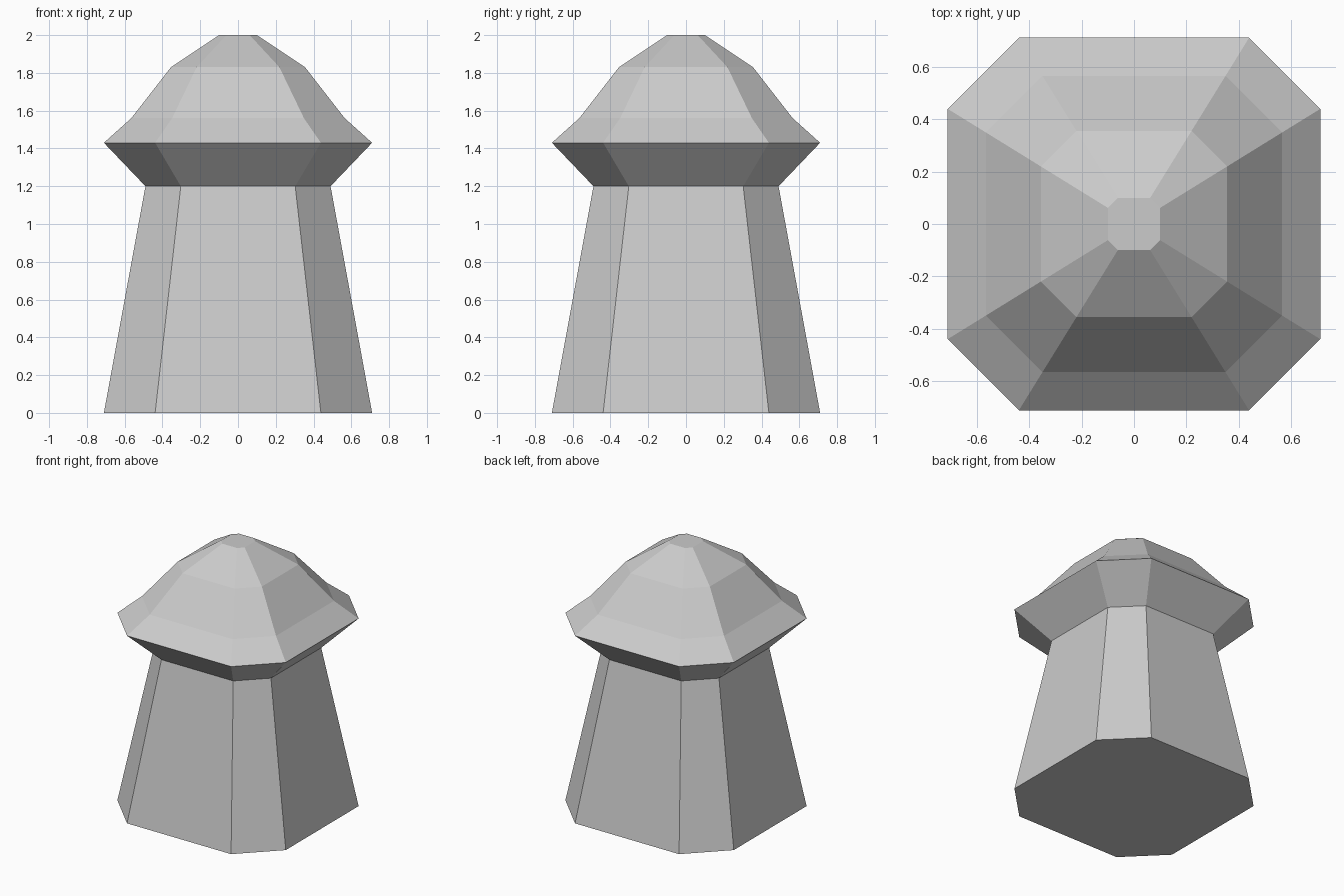
import bpy, bmesh

if "Cube" in bpy.data.objects:
    bpy.data.objects.remove(bpy.data.objects["Cube"])

CORNER = 0.618  # where the chamfer starts, as a share of the half width


def ring(bm, r, z):
    c = r * CORNER
    pts = [(r, -c), (r, c), (c, r), (-c, r), (-r, c), (-r, -c), (-c, -r), (c, -r)]
    return [bm.verts.new((x, y, z)) for x, y in pts]


def loft(name, profile, close_bottom=False, close_top=False):
    """Stack chamfered-square rings given as (half width, height)."""
    bm = bmesh.new()
    rings = [ring(bm, r, z) for r, z in profile]
    for low, high in zip(rings, rings[1:]):
        for i in range(8):
            j = (i + 1) % 8
            bm.faces.new((low[i], low[j], high[j], high[i]))
    if close_bottom:
        bm.faces.new(rings[0][::-1])
    if close_top:
        bm.faces.new(rings[-1])
    mesh = bpy.data.meshes.new(name)
    bm.to_mesh(mesh)
    bm.free()
    obj = bpy.data.objects.new(name, mesh)
    bpy.context.collection.objects.link(obj)
    return obj


# Tapered eight-sided base
loft("tower_body", [(0.71, 0), (0.49, 1.2)], close_bottom=True)

# Flared eave and faceted dome
loft("domed_cap", [(0.49, 1.2), (0.71, 1.43), (0.565, 1.56), (0.355, 1.83), (0.1, 2.0)],
     close_top=True)
